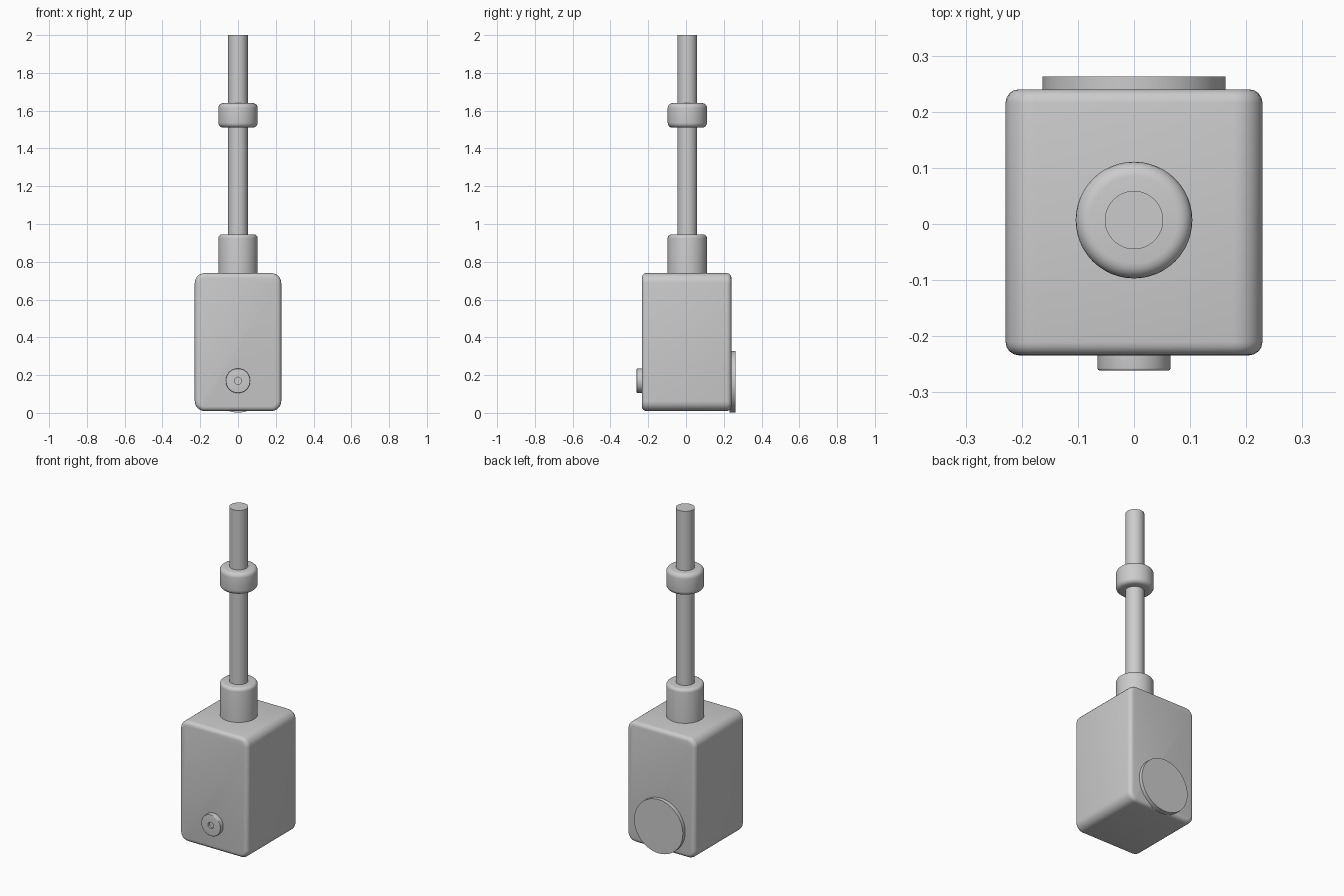
import bpy
import bmesh
import math
from mathutils import Matrix

old = bpy.data.objects.get("Cube")
if old:
    bpy.data.objects.remove(old, do_unlink=True)

grey = bpy.data.materials.new("plain grey")
grey.use_nodes = True
colour = (0.6, 0.6, 0.6, 1)
grey.diffuse_color = colour
grey.node_tree.nodes["Principled BSDF"].inputs["Base Color"].default_value = colour


def finish(name, bm, angle=35):
    bmesh.ops.recalc_face_normals(bm, faces=bm.faces)
    mesh = bpy.data.meshes.new(name)
    bm.to_mesh(mesh)
    bm.free()
    obj = bpy.data.objects.new(name, mesh)
    bpy.context.collection.objects.link(obj)
    mesh.materials.append(grey)
    bpy.ops.object.select_all(action='DESELECT')
    obj.select_set(True)
    bpy.context.view_layer.objects.active = obj
    bpy.ops.object.shade_smooth_by_angle(angle=math.radians(angle))
    return obj


def rounded(radius, height, edge, inward=1):
    """Quarter-round profile from the side of a turned part onto its end."""
    steps = [math.pi / 2 * i / 5 for i in range(6)]
    pts = [(radius - edge + edge * math.cos(a),
            height + inward * (edge * math.sin(a) - edge)) for a in steps]
    return pts


def turned(name, profile, matrix, segments=48):
    """Spin (radius, height) points about the local z axis; ends are capped."""
    bm = bmesh.new()
    rings = [[bm.verts.new((r * math.cos(2 * math.pi * i / segments),
                            r * math.sin(2 * math.pi * i / segments), h))
              for i in range(segments)] for r, h in profile]
    for low, high in zip(rings, rings[1:]):
        for i in range(segments):
            j = (i + 1) % segments
            bm.faces.new((low[i], low[j], high[j], high[i]))
    bm.faces.new(rings[0][::-1])
    bm.faces.new(rings[-1])
    bm.transform(matrix)
    return finish(name, bm)


# Housing: corners rounded widely along y, front and back rims softly
bm = bmesh.new()
bmesh.ops.create_cube(bm, size=1)
bm.transform(Matrix.Translation((0, 0.003, 0.375)) @ Matrix.Diagonal((0.458, 0.474, 0.73, 1)))
long_edges = [e for e in bm.edges if abs(e.verts[0].co.y - e.verts[1].co.y) > 0.1]
bmesh.ops.bevel(bm, geom=long_edges, offset=0.052, segments=6, profile=0.5, affect='EDGES')
rims = [e for e in bm.edges if abs(e.verts[0].co.y - e.verts[1].co.y) < 0.01]
bmesh.ops.bevel(bm, geom=rims, offset=0.024, segments=4, profile=0.5, affect='EDGES')
finish("housing", bm)

# Upright parts on a shared axis
axis = Matrix.Translation((0, 0.007, 0))
turned("rod", [(0.052, 0.72), (0.052, 2.0)], axis)
turned("sleeve", [(0.104, 0.72)] + rounded(0.104, 0.945, 0.02), axis)
turned("ring", rounded(0.104, 1.51, 0.026, -1)[::-1] + rounded(0.104, 1.64, 0.026), axis)

# Button on the front, with a small central recess
front = Matrix.Translation((0, -0.225, 0.17)) @ Matrix.Rotation(math.pi / 2, 4, 'X')
turned("front_button",
       [(0.065, 0)] + rounded(0.065, 0.036, 0.004) + [(0.019, 0.036), (0.019, 0.022)], front)

# Round plate on the back
back = Matrix.Translation((0, 0.23, 0.165)) @ Matrix.Rotation(-math.pi / 2, 4, 'X')
turned("back_plate", [(0.163, 0), (0.163, 0.033)], back)
